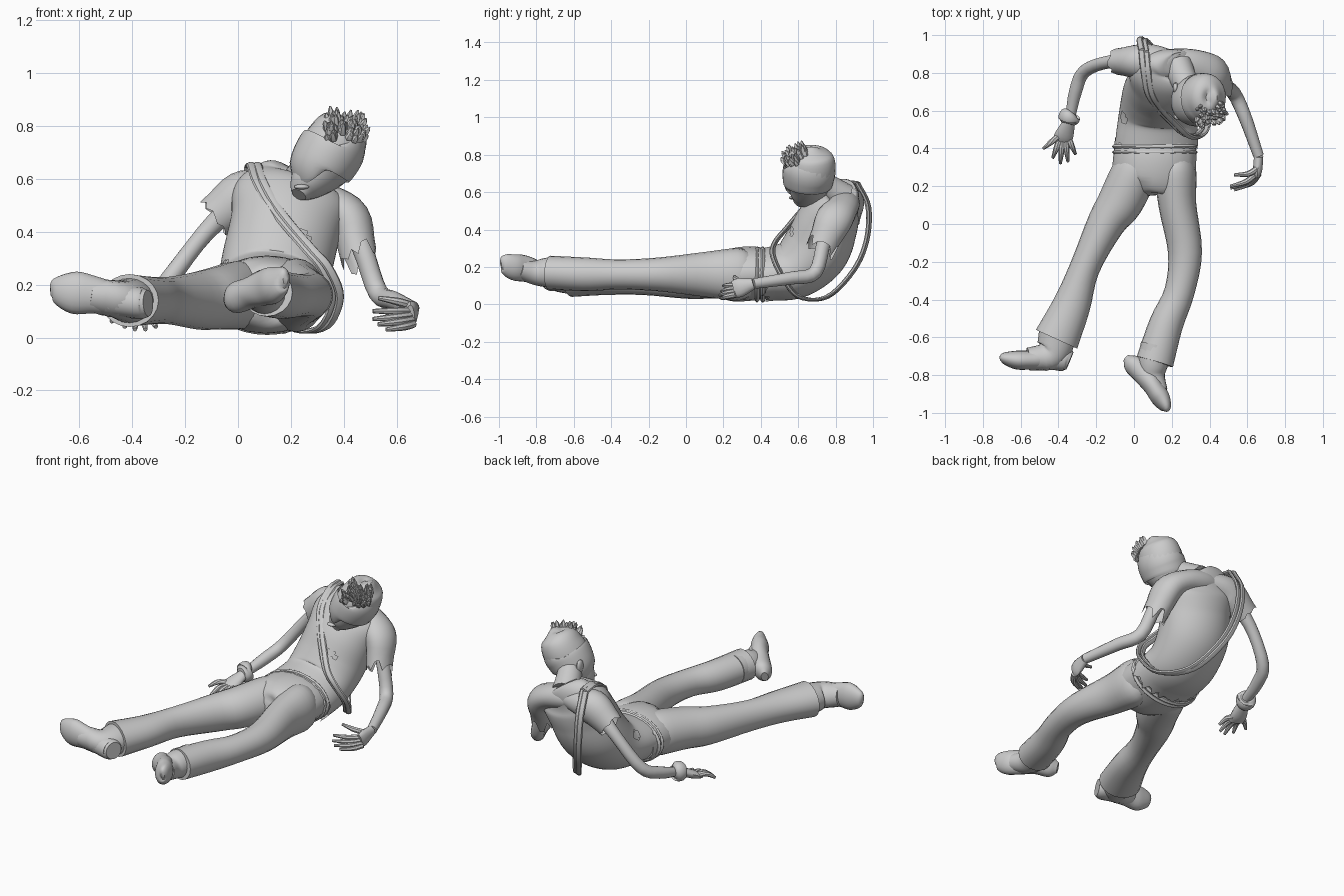
import bpy
import bmesh
import math
import random
from mathutils import Vector

random.seed(4)
cube = bpy.data.objects.get("Cube")
if cube:
    bpy.data.objects.remove(cube, do_unlink=True)

# One plain grey for the whole figure
GREY = (0.6, 0.6, 0.6, 1.0)
grey = bpy.data.materials.new("plain grey")
grey.use_nodes = True
grey.diffuse_color = GREY
grey.node_tree.nodes["Principled BSDF"].inputs["Base Color"].default_value = GREY

AXIS_X, AXIS_Y, AXIS_Z = Vector((1, 0, 0)), Vector((0, 1, 0)), Vector((0, 0, 1))


def finish(name, mesh_builder):
    """Turn a bmesh into a named, coloured object."""
    bmesh.ops.recalc_face_normals(mesh_builder, faces=mesh_builder.faces)
    mesh = bpy.data.meshes.new(name)
    mesh_builder.to_mesh(mesh)
    mesh_builder.free()
    mesh.materials.append(grey)
    obj = bpy.data.objects.new(name, mesh)
    bpy.context.collection.objects.link(obj)
    return obj


def smooth_rows(rows, steps):
    """Catmull-Rom interpolation through rows of (x, y, z, half width, half depth)."""
    rows = [Vector(r if len(r) == 5 else (*r, r[-1])) for r in rows]
    padded = [rows[0] * 2 - rows[1]] + rows + [rows[-1] * 2 - rows[-2]]
    result = []
    for a, b, c, d in zip(padded, padded[1:], padded[2:], padded[3:]):
        for i in range(steps):
            t = i / steps
            result.append((b * 2 + (c - a) * t + (a * 2 - b * 5 + c * 4 - d) * t ** 2
                           + (b * 3 - a - c * 3 + d) * t ** 3) / 2)
    return result + [rows[-1]]


def loft(name, rows, side=AXIS_X, sides=20, steps=4, ragged_start=0, ragged_end=0, tears=()):
    """Skin elliptical rings along a path, with optional torn ends and holes."""
    path = smooth_rows(rows, steps)
    bm = bmesh.new()
    rings = []
    last = len(path) - 1
    for i, row in enumerate(path):
        centre = row.to_3d()
        tangent = (path[min(i + 1, last)].to_3d() - path[max(i - 1, 0)].to_3d()).normalized()
        across = (side - tangent * side.dot(tangent)).normalized()
        up = tangent.cross(across)
        ragged = ragged_start if i == 0 else ragged_end if i == last else 0
        ring = []
        for k in range(sides):
            a = math.tau * k / sides
            point = centre + across * math.cos(a) * row[3] + up * math.sin(a) * row[4]
            outward = 1 if i else -1
            ring.append(bm.verts.new(point + tangent * outward * ragged * random.random()))
        rings.append(ring)
    for low, high in zip(rings, rings[1:]):
        for k in range(sides):
            j = (k + 1) % sides
            bm.faces.new((low[k], low[j], high[j], high[k]))
    for ring, ragged in ((rings[0], ragged_start), (rings[-1], ragged_end)):
        if not ragged:
            bm.faces.new(ring)
    holes = [f for f in bm.faces if any((f.calc_center_median() - Vector(spot)).length < size
                                        for spot, size in tears)]
    bmesh.ops.delete(bm, geom=holes, context="FACES")
    return finish(name, bm)


def ellipsoid(name, centre, radii):
    bm = bmesh.new()
    bmesh.ops.create_uvsphere(bm, u_segments=14, v_segments=9, radius=1)
    bmesh.ops.scale(bm, vec=radii, verts=bm.verts)
    bmesh.ops.translate(bm, vec=centre, verts=bm.verts)
    return finish(name, bm)


# Torso: body underneath, torn shirt over it
torso = [(.12, .44, .16, .22, .14), (.13, .58, .19, .21, .16), (.15, .69, .29, .21, .18),
         (.18, .75, .42, .21, .17), (.2, .8, .52, .22, .14), (.22, .84, .58, .17, .09),
         (.24, .84, .61, .07, .06)]
shoulder_line = Vector((1, 0, -.12))
chest_tear = [((.2 + .04 * i, .585 - .013 * i, .41 - .015 * i), .02) for i in range(4)]
loft("body", [(x, y, z, w * .96, d * .96) for x, y, z, w, d in torso], shoulder_line)
shirt = loft("shirt", torso, shoulder_line, sides=56, steps=7, ragged_start=.05,
             tears=chest_tear + [((-.05, .56, .27), .03)])

# Sleeves start inside the chest and hang past the shoulders
loft("right_sleeve", [(.2, .85, .55, .07, .06), (.1, .86, .55, .09, .08),
                      (.02, .86, .53, .09, .1), (-.08, .86, .46, .07, .08)],
     AXIS_Y, ragged_end=.02)
loft("left_sleeve", [(.16, .85, .55, .07, .06), (.24, .85, .54, .08, .07),
                     (.34, .83, .51, .09, .07), (.42, .79, .45, .1, .08),
                     (.45, .74, .34, .08, .07)], AXIS_Y, ragged_end=.09)

# Trousers
loft("trouser_seat", [(.11, .46, .16, .21, .13), (.11, .35, .165, .22, .145),
                      (.1, .24, .155, .21, .14), (.08, .18, .15, .12, .11),
                      (.08, .15, .15, .04, .05)])
loft("right_trouser_leg", [(.02, .34, .16, .09, .12), (0, .27, .16, .12, .13),
                           (-.07, .12, .15, .12, .12), (-.15, 0, .14, .1, .11),
                           (-.26, -.23, .14, .08, .09), (-.33, -.43, .14, .1, .09),
                           (-.41, -.61, .14, .12, .1)])
loft("left_trouser_leg", [(.21, .34, .16, .09, .12), (.22, .27, .16, .11, .14),
                          (.23, .1, .16, .1, .12), (.27, -.15, .16, .09, .09),
                          (.24, -.36, .16, .08, .08), (.17, -.53, .16, .09, .09),
                          (.11, -.73, .17, .1, .09)])
for i, y in enumerate((.38, .41)):
    loft(f"belt_{i + 1}", [(.11, y - .012, .16, .215, .14), (.11, y, .16, .226, .15),
                           (.11, y + .012, .16, .215, .14)], sides=32)

# Shoes, with ankles running out of the trousers into the instep
loft("right_ankle", [(-.4, -.55, .14, .1, .09), (-.42, -.65, .14, .095, .08),
                     (-.46, -.7, .145, .08, .07), (-.56, -.715, .16, .06, .06)])
loft("right_shoe", [(-.34, -.725, .13, .05, .05), (-.37, -.715, .13, .065, .06),
                    (-.45, -.71, .14, .06, .06), (-.54, -.72, .16, .05, .07),
                    (-.62, -.72, .17, .05, .08), (-.69, -.71, .18, .03, .05),
                    (-.71, -.71, .18, .01, .02)], AXIS_Y)
loft("left_ankle", [(.12, -.64, .17, .085), (.1, -.74, .17, .08), (.1, -.81, .17, .065),
                    (.13, -.89, .19, .05)])
loft("left_shoe", [(-.04, -.71, .14, .02, .03), (-.01, -.74, .15, .05, .06),
                   (.05, -.79, .17, .06, .06), (.1, -.86, .19, .05, .07),
                   (.14, -.92, .2, .05, .07), (.17, -.97, .22, .03, .05),
                   (.18, -.99, .22, .01, .02)])

# Arms
loft("right_arm", [(.02, .85, .53, .05), (-.12, .86, .4, .035), (-.26, .81, .22, .035),
                   (-.31, .7, .16, .035), (-.34, .55, .12, .025)], AXIS_Z, sides=14)
loft("left_arm", [(.4, .81, .5, .06), (.47, .74, .34, .04), (.53, .69, .17, .038),
                  (.59, .56, .14, .035), (.66, .36, .11, .028)], sides=14)
loft("wrist_band", [(-.33, .59, .13, .035), (-.34, .575, .13, .055),
                    (-.345, .55, .12, .055), (-.35, .53, .12, .035)])


def hand(name, wrist, palm, knuckle_line, tips, side, arch):
    """Flat palm with five bent fingers fanned along the knuckle line."""
    wrist, palm, knuckle_line = Vector(wrist), Vector(palm), Vector(knuckle_line)
    reach = palm + (palm - wrist) * .5
    loft(name + "_palm", [(*wrist, .03, .025), (*palm, .05, .025), (*reach, .045, .015)],
         side, sides=14)
    for i, tip in enumerate(tips):
        tip = Vector(tip)
        base = palm + knuckle_line * (i - 2) / 2
        base = base.lerp(reach if i else palm, .6)
        middle = base.lerp(tip, .5) + Vector(arch)
        loft(f"{name}_finger_{i + 1}", [(*base, .017), (*middle, .015), (*tip, .008)],
             side, sides=8, steps=3)


hand("right_hand", (-.34, .55, .12), (-.37, .47, .08), (.08, .02, 0),
     [(-.48, .4, .06), (-.43, .35, .04), (-.39, .32, .03), (-.35, .33, .03), (-.31, .37, .04)],
     AXIS_X, (0, 0, .015))
hand("left_hand", (.66, .36, .11), (.655, .29, .09), (.02, 0, -.08),
     [(.53, .26, .15), (.51, .2, .1), (.51, .19, .07), (.53, .18, .05), (.56, .19, .03)],
     AXIS_Z, (.015, -.01, 0))

# Neck and drooping head
loft("neck", [(.23, .84, .57, .08), (.27, .75, .63, .07), (.32, .68, .68, .06)])
loft("head", [(.23, .6, .54, .03), (.25, .62, .57, .06, .07), (.3, .65, .63, .1, .11),
              (.345, .66, .69, .12, .13), (.375, .67, .75, .115, .13), (.395, .67, .8, .095, .11),
              (.41, .67, .83, .05, .06), (.41, .67, .84, .01)], sides=24)
loft("head_band", [(.31, .65, .63, .1, .11), (.31, .65, .64, .12, .13), (.34, .655, .69, .128, .14),
                   (.36, .66, .72, .125, .14), (.36, .66, .73, .11, .13)], sides=28)
ellipsoid("lower_lip", (.24, .57, .57), (.03, .02, .01))
for label, spot in (("left", (.41, .71, .64)), ("right", (.22, .72, .68))):
    ellipsoid(label + "_ear", spot, (.015, .03, .04))

# Spiky tuft of hair on the front of the crown
skull = Vector((.38, .66, .74))
for i in range(80):
    spread = Vector((random.uniform(-.6, .5), random.uniform(-.2, .5), random.uniform(-.5, .4)))
    direction = (Vector((.3, -.65, .5)) + spread).normalized()
    root = skull + Vector((direction.x * .11, direction.y * .13, direction.z * .08))
    tip = root + (direction + Vector((0, -.1, .8))) * random.uniform(.015, .035)
    loft(f"hair_spike_{i + 1}", [(*root, .015), (*root.lerp(tip, .7), .011), (*tip, .003)],
         Vector((.9, .4, .1)), sides=5, steps=1)

# Slack shoulder straps: over the right shoulder, round the left hip, up the back
strap = [(.04, .92, .65), (.05, .82, .65), (.07, .7, .59), (.12, .62, .5), (.19, .545, .41),
         (.26, .48, .33), (.32, .47, .26), (.36, .52, .15), (.31, .61, .04), (.2, .76, .04),
         (.1, .9, .18), (.05, .97, .34), (.03, .98, .52), (.04, .92, .65)]
for i in range(2):
    loft(f"strap_{i + 1}", [(x + .025 * i, y - .01 * i, z, .017, .01) for x, y, z in strap],
         Vector((1, .3, .2)), sides=8, steps=5)

# Smooth shading that keeps hems and edges crisp
bpy.ops.object.select_all(action="DESELECT")
for obj in bpy.context.scene.objects:
    if obj.type == "MESH" and obj.data.materials and obj.data.materials[0] == grey:
        obj.select_set(True)
bpy.context.view_layer.objects.active = shirt
bpy.ops.object.shade_smooth_by_angle(angle=math.radians(40))
